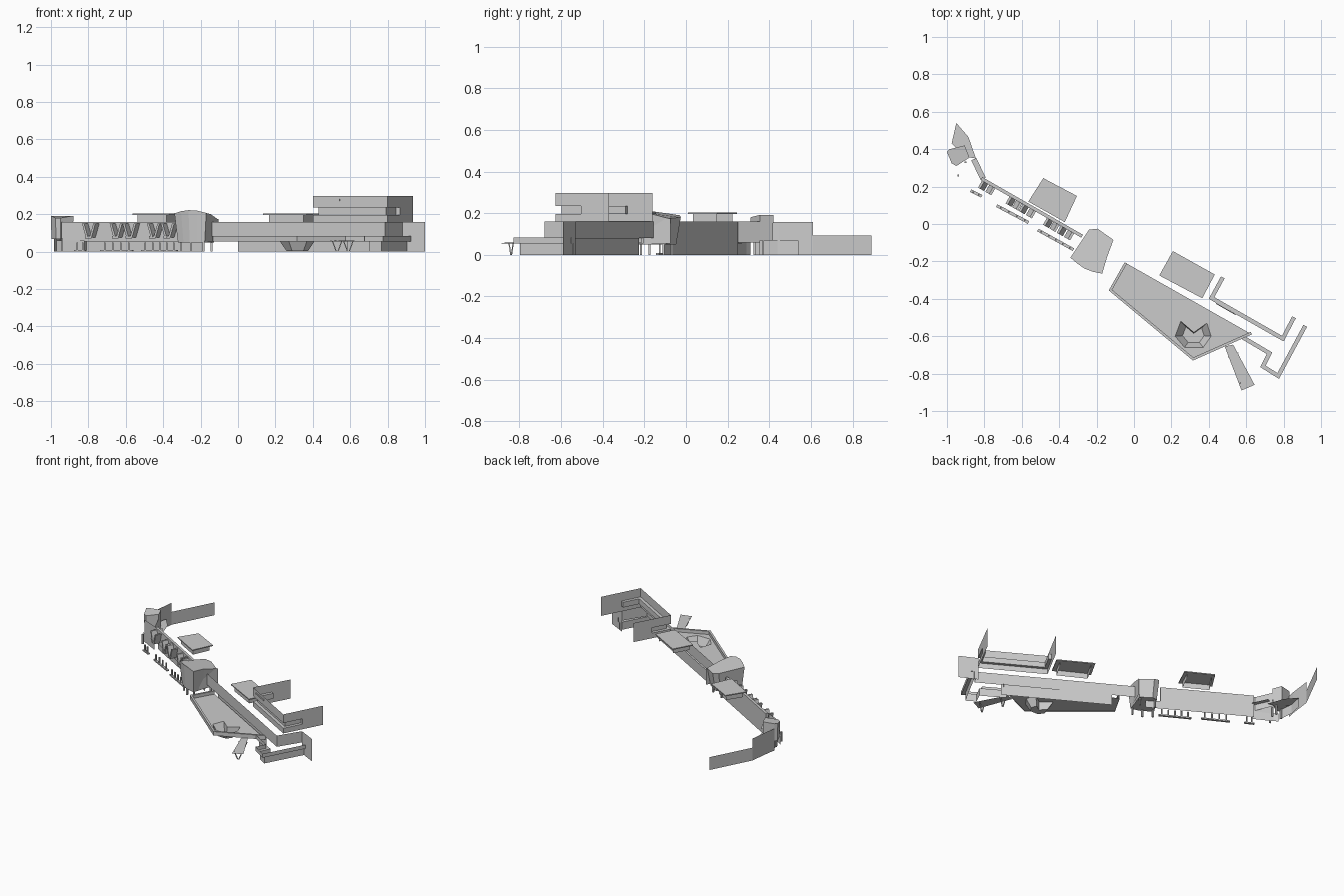
import bpy, bmesh, math
from mathutils import Vector as V

if "Cube" in bpy.data.objects:
    bpy.data.objects.remove(bpy.data.objects["Cube"])


def mesh(name, verts, faces):
    me = bpy.data.meshes.new(name)
    me.from_pydata(verts, [], faces)
    ob = bpy.data.objects.new(name, me)
    bpy.context.collection.objects.link(ob)
    return ob


def wall(name, pts, z0, z1):
    """Paper-thin vertical wall along a plan polyline."""
    n = len(pts)
    vs = [(*p, z0) for p in pts] + [(*p, z1) for p in pts]
    return mesh(name, vs, [(i, i + 1, n + i + 1, n + i) for i in range(n - 1)])


def offset(pts, w):
    """Mitred offset of a plan polyline to its left."""
    out = []
    for i, p in enumerate(pts):
        p = V(p)
        ds = []
        if i > 0:
            ds.append((p - V(pts[i - 1])).normalized())
        if i < len(pts) - 1:
            ds.append((V(pts[i + 1]) - p).normalized())
        ns = [V((-d.y, d.x)) for d in ds]
        m = sum(ns, V((0, 0))).normalized()
        out.append(tuple(p + m * w / m.dot(ns[0])))
    return out


def ledge(name, pts, w, z):
    """Flat strip following a plan polyline."""
    n = len(pts)
    vs = [(*p, z) for p in pts] + [(*p, z) for p in offset(pts, w)]
    return mesh(name, vs, [(i, i + 1, n + i + 1, n + i) for i in range(n - 1)])


def loft(name, bottom, top, cap_bottom=True, cap_top=True):
    n = len(bottom)
    fs = [(i, (i + 1) % n, n + (i + 1) % n, n + i) for i in range(n)]
    if cap_bottom:
        fs.append(tuple(range(n))[::-1])
    if cap_top:
        fs.append(tuple(range(n, 2 * n)))
    return mesh(name, bottom + top, fs)


def slab(name, pts, z0, z1):
    return loft(name, [(*p, z0) for p in pts], [(*p, z1) for p in pts])


def shrink(pts, k):
    c = sum((V(p) for p in pts), V((0, 0))) / len(pts)
    return [tuple(c + (V(p) - c) * k) for p in pts]


def post(name, x, y, z1, r=0.005):
    slab(name, [(x - r, y - r), (x + r, y - r), (x + r, y + r), (x - r, y + r)], 0, z1)


# local frame of the left facade: u along, f towards the front
O = V((-0.82, 0.235))
U = V((0.868, -0.497))
F = V((-0.497, -0.868))


def at(u, f):
    return tuple(O + U * u + F * f)


# left facade band and recessed ground wall
slab("left_facade", [at(0, 0), at(0.62, 0), at(0.62, -0.018), at(0, -0.018)], 0.055, 0.16)
wall("left_ground_wall", [at(0, -0.018), at(0.72, -0.018)], 0, 0.055)
wall("left_corner_wall", [(-0.945, 0.29), (-0.82, 0.235)], 0.055, 0.16)
wall("left_corner_ground", [(-0.97, 0.31), (-0.945, 0.29), (-0.82, 0.225)], 0, 0.06)

# slanted window fins
for i, u in enumerate([0.02, 0.065, 0.19, 0.23, 0.27, 0.315, 0.42, 0.46, 0.505, 0.55]):
    s = 0.012 if i % 2 else -0.012
    q = lambda z, d: [(*at(u + d + a, b), z) for a, b in ((0, 0), (0, 0.042), (0.013, 0.042), (0.013, 0))]
    loft("window_fin", q(0.075, -s), q(0.15, s))
    if i % 2:
        wall("slanted_sill", [at(u - 0.04, 0.04), at(u, 0.04)], 0.07, 0.085)

# low strips with short posts in front of the left facade
for a, b in (((-0.87, 0.185), (-0.81, 0.155)), ((-0.73, 0.105), (-0.56, 0.015)), ((-0.51, -0.025), (-0.32, -0.13))):
    A, B = V(a), V(b)
    w = F * 0.016
    slab("low_strip", [tuple(A), tuple(A + w), tuple(B + w), tuple(B)], 0, 0.009)
    n = max(2, round((B - A).length / 0.045))
    for k in range(n):
        p = A.lerp(B, (k + 0.5) / n) + w / 2
        post("strip_post", p.x, p.y, 0.05, 0.004)

# left end: pavilion, flat canopies and receding walls
pav = [(-1.0, 0.385), (-0.975, 0.325), (-0.95, 0.31), (-0.88, 0.355), (-0.905, 0.42), (-0.985, 0.4)]
loft("end_pavilion", [(*p, 0.068) for p in shrink(pav, 0.95)], [(*p, 0.192 if i not in (1, 2) else 0.18) for i, p in enumerate(pav)])
ledge("end_canopy_link", [(-0.87, 0.34), (-0.82, 0.235)], 0.03, 0.1)
mesh("end_canopy", [(*p, 0.068) for p in ((-0.95, 0.54), (-0.975, 0.43), (-0.9, 0.36), (-0.845, 0.35), (-0.885, 0.465))], [(0, 1, 2, 3, 4)])
wall("end_ground_wall", [(-0.95, 0.54), (-0.97, 0.44), (-0.96, 0.33)], 0, 0.068)
wall("end_side_wall", [(-0.985, 0.4), (-0.975, 0.45), (-0.955, 0.61)], 0.0, 0.157)
wall("end_inner_wall", [(-0.88, 0.355), (-0.83, 0.24)], 0.06, 0.16)
wall("far_low_wall", [(-0.955, 0.61), (-0.81, 0.89)], 0, 0.092)
for x, y in ((-0.96, 0.35), (-0.9, 0.37), (-0.94, 0.26), (-0.9, 0.33)):
    post("pavilion_post", x, y, 0.07)

# entrance tower with bowed front and roof falling to the back
ring = [(-0.34, -0.18, 0.205), (-0.305, -0.21, 0.216), (-0.265, -0.238, 0.222), (-0.22, -0.255, 0.22),
        (-0.17, -0.265, 0.207), (-0.145, -0.18, 0.2), (-0.11, -0.085, 0.175), (-0.195, -0.025, 0.18), (-0.24, -0.03, 0.19)]
base = shrink([p[:2] for p in ring], 0.84)
loft("entrance_tower", [(*p, 0.05) for p in base], ring)
for p in shrink(base, 0.85)[::2]:
    post("tower_post", *p, 0.052)
wall("tower_side_panel", [(-0.165, -0.21), (-0.105, -0.075)], 0.055, 0.175)

# long right facade, ground wall and returning end
wall("right_facade", [(-0.14, -0.155), (0.785, -0.68), (0.88, -0.53)], 0.08, 0.16)
wall("right_ground_wall", [(0.0, -0.225), (0.64, -0.588)], 0, 0.08)
wall("end_panel", [(0.88, -0.53), (1.0, -0.59)], 0, 0.16)

# big entrance canopy with a funnel shaped opening
can = [(-0.05, -0.205), (-0.135, -0.355), (0.315, -0.73), (0.63, -0.59)]
hole = [(0.22, -0.6), (0.25, -0.52), (0.32, -0.58), (0.39, -0.53), (0.412, -0.6), (0.37, -0.66), (0.27, -0.66)]
bm = bmesh.new()
for loop in (can, hole):
    vs = [bm.verts.new((*p, 0.06)) for p in loop]
    for i in range(len(vs)):
        bm.edges.new((vs[i - 1], vs[i]))
bmesh.ops.triangle_fill(bm, edges=bm.edges[:], use_beauty=True)
ob = mesh("canopy_deck", [], [])
bm.to_mesh(ob.data)
bm.free()
wall("canopy_fascia", can, 0.055, 0.083)
ledge("canopy_rim", can, 0.014, 0.083)
wall("canopy_inner_rim", offset(can, 0.014), 0.06, 0.083)
loft("canopy_funnel", [(*p, 0.004) for p in shrink(hole, 0.6)], [(*p, 0.06) for p in hole], True, False)

# ramp platform on splayed legs
mesh("ramp_platform", [(0.485, -0.655, 0.055), (0.53, -0.645, 0.06), (0.645, -0.86, 0.06), (0.575, -0.89, 0.055)], [(0, 1, 2, 3)])
for x, y in ((0.53, -0.7), (0.59, -0.84)):
    for s in (-1, 1):
        q = lambda k, z: [(x + s * k + a, y + s * k * 0.4 + b, z) for a, b in ((-.003, -.003), (.003, -.003), (.003, .003), (-.003, .003))]
        loft("ramp_leg", q(0.004, 0), q(0.025, 0.056))

# lower right wing: overhanging fascia, soffit and set back wall
low = [(0.575, -0.615), (0.71, -0.695), (0.675, -0.765), (0.775, -0.828), (0.925, -0.55)]
wall("wing_fascia", low, 0.055, 0.083)
ledge("wing_soffit", low, 0.022, 0.055)
wall("wing_ground_wall", offset(low, 0.022), 0, 0.055)

# upper right storey with recessed ribbon window
up = [(0.53, -0.16), (0.40, -0.40), (0.80, -0.628), (0.935, -0.37)]
rib = [(0.465, -0.28), up[1], up[2], (0.865, -0.504)]
wall("upper_parapet", up, 0.235, 0.297)
wall("upper_base", up, 0.16, 0.197)
ledge("window_head", rib, 0.022, 0.235)
ledge("window_sill", rib, 0.022, 0.197)
inner = offset(rib, 0.022)
wall("ribbon_window", [rib[0]] + inner + [rib[3]], 0.197, 0.235)
wall("upper_return_left", [up[0], rib[0]], 0.197, 0.235)
wall("upper_return_right", [rib[3], up[3]], 0.197, 0.235)
slab("parapet_panel", [(0.44, -0.423), (0.438, -0.427), (0.543, -0.487), (0.545, -0.483)], 0.27, 0.281)

# two rooftop shelters: thin roof over three inset walls
for c in ([(-0.565, 0.12), (-0.37, 0.01), (-0.305, 0.15), (-0.485, 0.245)],
          [(0.135, -0.275), (0.365, -0.397), (0.432, -0.27), (0.208, -0.145)]):
    slab("shelter_roof", c, 0.196, 0.203)
    i = shrink(c, 0.8)
    wall("shelter_walls", [i[3], i[0], i[1], i[2]], 0.158, 0.196)
